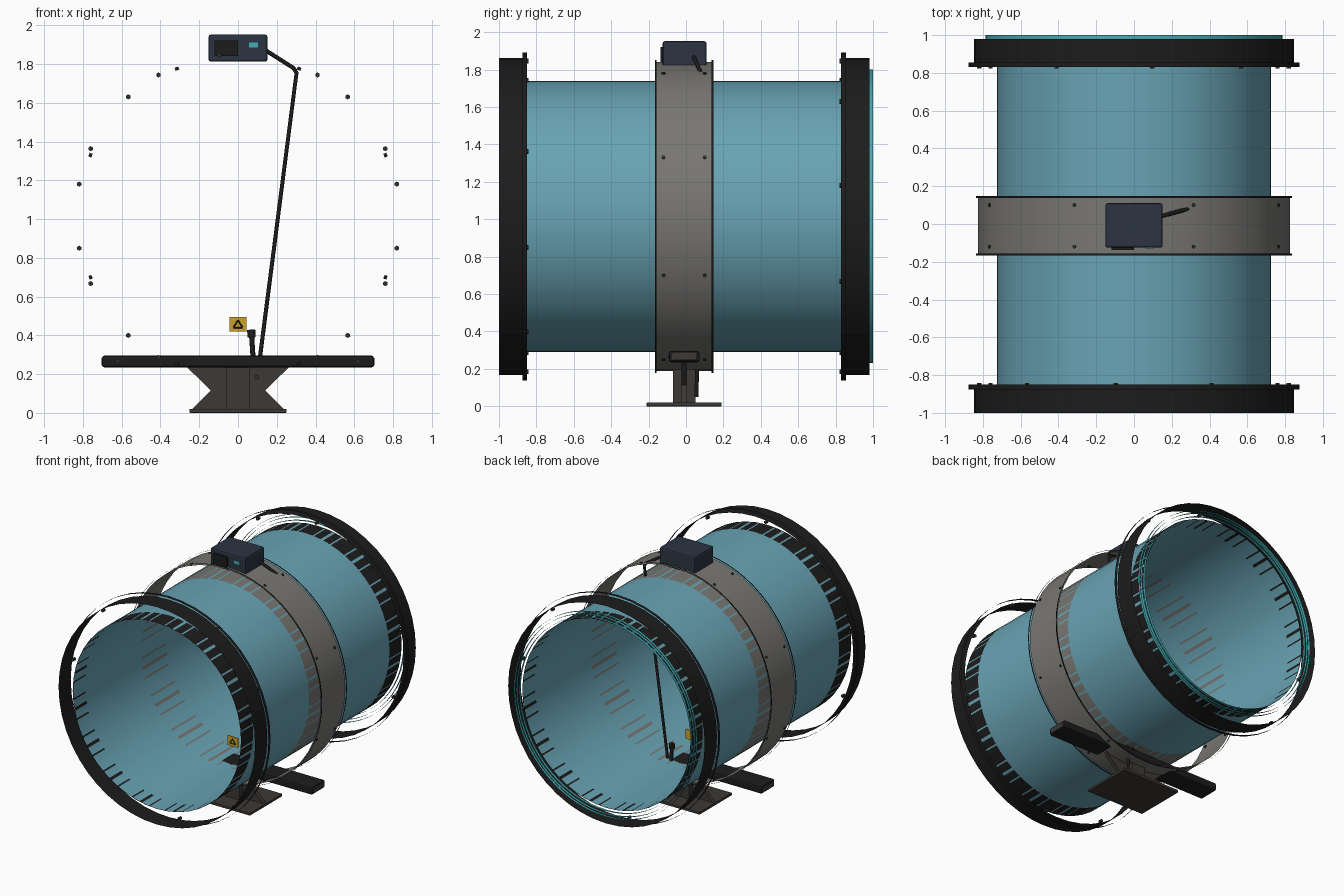
import bpy, bmesh
from math import sin, cos, pi, radians
from mathutils import Vector, Matrix

if "Cube" in bpy.data.objects:
    bpy.data.objects.remove(bpy.data.objects["Cube"])

CZ, CY = 1.015, -0.01          # axis height and mid length of the pipe


def mat(name, r, g, b):
    m = bpy.data.materials.new(name)
    m.diffuse_color = (r, g, b, 1)
    m.use_nodes = True
    m.node_tree.nodes["Principled BSDF"].inputs["Base Color"].default_value = m.diffuse_color
    return m


BLUE = mat("pipe_blue", 0.14, 0.37, 0.46)
BLACK = mat("black", 0.012, 0.012, 0.012)
GREY = mat("band_grey", 0.19, 0.185, 0.17)
STEEL = mat("stand_steel", 0.045, 0.04, 0.036)
NAVY = mat("box_navy", 0.025, 0.035, 0.055)
TEAL = mat("teal", 0.06, 0.42, 0.46)
BOLT = mat("bolt", 0.03, 0.03, 0.03)
YELLOW = mat("yellow", 0.6, 0.36, 0.02)


def finish(name, bm, m, smooth=False):
    me = bpy.data.meshes.new(name)
    bm.to_mesh(me)
    bm.free()
    for p in me.polygons:
        p.use_smooth = smooth
    me.materials.append(m)
    ob = bpy.data.objects.new(name, me)
    bpy.context.collection.objects.link(ob)
    return ob


def hoops(name, m, seg, *bands):
    """Open cylinders about the pipe axis: (radius, y0, y1), y0 > y1 faces inward."""
    bm = bmesh.new()
    for r, y0, y1 in bands:
        ring = [[bm.verts.new((r * cos(2 * pi * i / seg), y, CZ + r * sin(2 * pi * i / seg)))
                 for i in range(seg)] for y in (y0, y1)]
        for i in range(seg):
            j = (i + 1) % seg
            bm.faces.new((ring[0][j], ring[0][i], ring[1][i], ring[1][j]))
    bmesh.ops.reverse_faces(bm, faces=bm.faces)
    bmesh.ops.reverse_faces(bm, faces=bm.faces)
    return finish(name, bm, m, True)


def box(name, m, x0, x1, y0, y1, z0, z1, bevel=0.0):
    bm = bmesh.new()
    bmesh.ops.create_cube(bm, size=1)
    for v in bm.verts:
        v.co = ((x0 + x1) / 2 + v.co.x * (x1 - x0), (y0 + y1) / 2 + v.co.y * (y1 - y0),
                (z0 + z1) / 2 + v.co.z * (z1 - z0))
    if bevel:
        bmesh.ops.bevel(bm, geom=bm.edges[:], offset=bevel, segments=2, profile=0.5, affect='EDGES')
    return finish(name, bm, m)


def add_rod(bm, p, q, r, seg=12):
    p, q = Vector(p), Vector(q)
    d = q - p
    mx = Matrix.Translation((p + q) / 2) @ d.to_track_quat('Z', 'Y').to_matrix().to_4x4()
    bmesh.ops.create_cone(bm, cap_ends=True, segments=seg, radius1=r, radius2=r, depth=d.length, matrix=mx)


def rods(name, m, items, seg=12):
    bm = bmesh.new()
    for p, q, r in items:
        add_rod(bm, p, q, r, seg)
    return finish(name, bm, m)


def plate(name, m, pts, y0, y1):
    bm = bmesh.new()
    f = bm.faces.new([bm.verts.new((x, y0, z)) for x, z in pts])
    g = bmesh.ops.extrude_face_region(bm, geom=[f])
    bmesh.ops.translate(bm, vec=(0, y1 - y0, 0), verts=[v for v in g['geom'] if isinstance(v, bmesh.types.BMVert)])
    bmesh.ops.recalc_face_normals(bm, faces=bm.faces)
    return finish(name, bm, m)


def polar(r, a, y):
    return (r * cos(a), y, CZ + r * sin(a))


# pipe barrel, open at both ends
hoops("pipe_barrel", BLUE, 64, (0.725, -0.995, 0.975))

# end flanges with a lip on the inner side and a ring of bolts
for s, label in ((-1, "front"), (1, "back")):
    y = lambda d: CY + s * d
    span = lambda a, b: (min(y(a), y(b)), max(y(a), y(b)))
    o, l = span(0.84, 0.99), span(0.84, 0.865)
    hoops(label + "_flange", BLACK, 48, (0.848, *o), (0.726, o[1], o[0]), (0.876, *l))
    start = radians(11.4 * s)
    rods(label + "_flange_bolts", BOLT,
         [(polar(0.836, start + k * pi / 5, y(0.855)), polar(0.836, start + k * pi / 5, y(0.832)), 0.013)
          for k in range(10)], 6)

# sealing gasket at the back end
hoops("gasket", TEAL, 64, (0.785, 0.98, 1.0), (0.74, 1.0, 0.98), (0.765, 0.98, 1.0))

# middle clamp band, its rims and radial bolts
hoops("clamp_band", GREY, 48, (0.826, -0.16, 0.14), (0.726, 0.14, -0.16))
hoops("clamp_band_rims", BLACK, 64, (0.837, -0.167, -0.157), (0.837, 0.137, 0.147))
rods("clamp_band_bolts", BOLT,
     [(polar(0.815, a, yy), polar(0.832, a, yy), 0.01)
      for a in [pi / 8 + k * pi / 4 for k in range(8)] for yy in (-0.12, 0.1)], 8)

# stand: base plate, column, gussets and cross beam
box("base_plate", STEEL, -0.25, 0.25, -0.21, 0.19, 0, 0.02, 0.003)
box("stand_column", STEEL, -0.06, 0.06, -0.07, 0.05, 0.015, 0.24)
for s, label in ((-1, "left"), (1, "right")):
    plate(label + "_gusset", STEEL,
          [(s * 0.05, 0.02), (s * 0.235, 0.02), (s * 0.14, 0.115), (s * 0.265, 0.238), (s * 0.05, 0.238)],
          -0.025, 0.005)
    box(label + "_beam_cap", STEEL, *sorted((s * 0.695, s * 0.705)), -0.075, 0.055, 0.245, 0.285, 0.004)
box("cross_beam", BLACK, -0.702, 0.702, -0.092, 0.072, 0.235, 0.295, 0.012)
rods("beam_bolts", BOLT, [((x, -0.097, 0.265), (x, -0.085, 0.265), 0.008) for x in (-0.62, 0.62)], 8)

# control box on top with screen and indicator
box("control_box", NAVY, -0.152, 0.152, -0.125, 0.11, 1.812, 1.952, 0.012)
box("screen", BLACK, -0.12, 0.0, -0.137, -0.12, 1.84, 1.92)
box("indicator", TEAL, 0.057, 0.103, -0.129, -0.12, 1.885, 1.91)

# cable running from the box down into the stand
cu = bpy.data.curves.new("cable", 'CURVE')
cu.dimensions = '3D'
cu.bevel_depth = 0.011
cu.bevel_resolution = 2
cu.use_fill_caps = True
sp = cu.splines.new('POLY')
path = [(0.14, 0.04, 1.872), (0.285, 0.08, 1.78), (0.302, 0.083, 1.755), (0.115, 0.063, 0.3), (0.09, 0.055, 0.05)]
sp.points.add(len(path) - 1)
for pt, co in zip(sp.points, path):
    pt.co = (*co, 1)
cu.materials.append(BLACK)
bpy.context.collection.objects.link(bpy.data.objects.new("cable", cu))

# sensor probe inside the pipe
rods("sensor_probe", BLACK, [((0.078, 0.07, 0.28), (0.07, 0.075, 0.4), 0.013),
                             ((0.07, 0.075, 0.39), (0.068, 0.078, 0.428), 0.021)])

# warning plate with a triangle outline
box("warning_plate", YELLOW, -0.045, 0.045, -0.066, -0.06, 0.42, 0.495)
tri = [(-0.024, 0.44), (0.024, 0.44), (0, 0.478)]
rods("warning_triangle", BLACK,
     [((a[0], -0.067, a[1]), (b[0], -0.067, b[1]), 0.0035) for a, b in zip(tri, tri[1:] + tri[:1])], 6)
